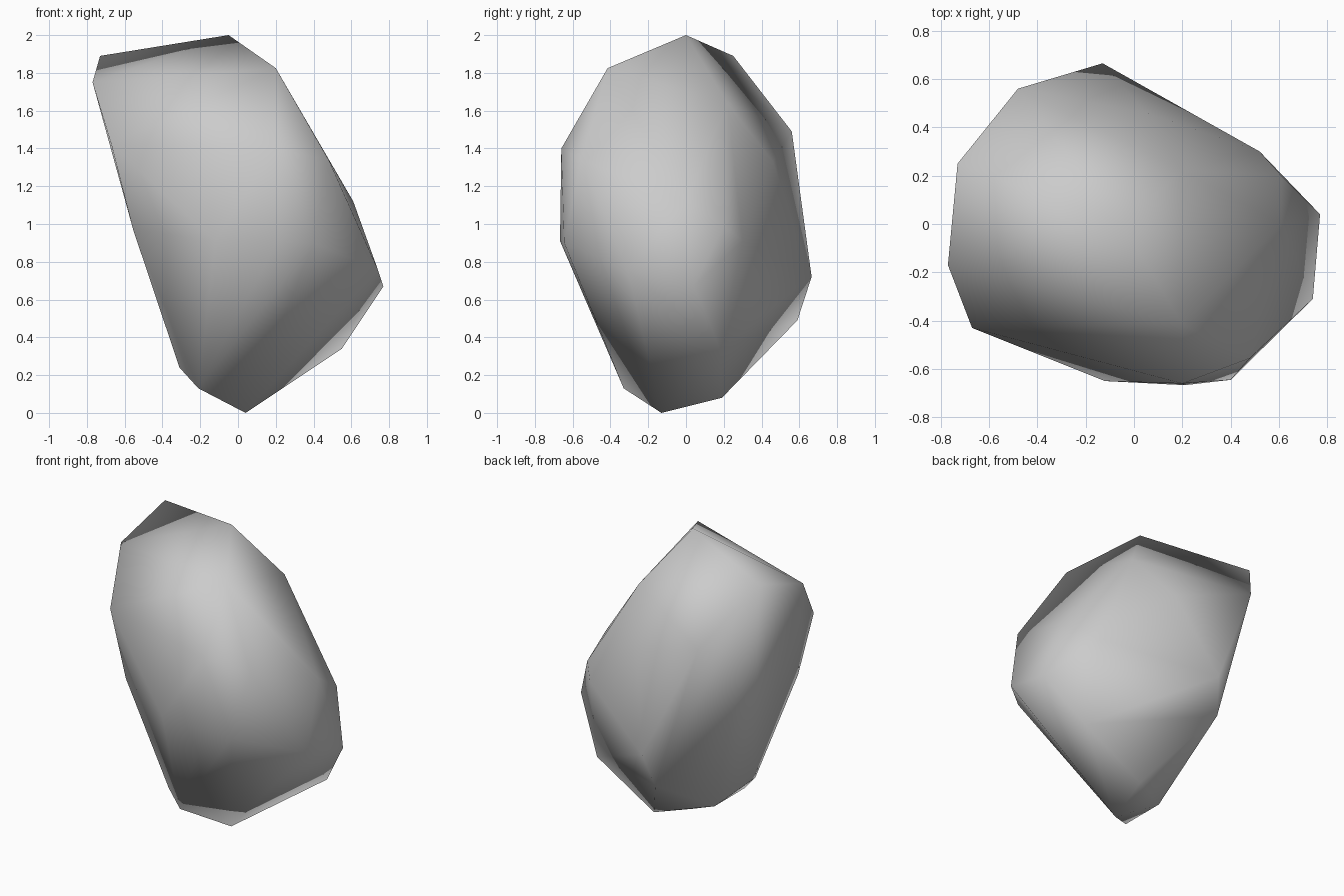
import bpy, bmesh

if "Cube" in bpy.data.objects:
    bpy.data.objects.remove(bpy.data.objects["Cube"])

# Boulder corner points, from the crown down to the foot
corners = [
    (-.05, 0, 2), (-.73, .25, 1.89), (-.77, -.17, 1.75), (.2, -.415, 1.825),     # crown
    (.20, .22, 1.64), (-.48, .56, 1.49), (.05, .46, 1.33),                       # back shoulder
    (-.67, -.43, 1.42), (.48, -.555, 1.34), (.2, -.66, 1.4), (-.12, -.65, .91),  # front shoulder
    (.61, 0, 1.12), (.61, .2, .99), (.52, .30, .91),                             # right flank
    (-.555, -.425, .97), (.21, -.667, .91), (.40, -.645, .9),                    # front belly
    (.74, -.31, .76), (.77, .04, .67), (-.13, .665, .72), (-.18, .59, .49),      # widest ring
    (.55, .18, .34), (-.31, -.31, .24), (-.21, -.33, .13),                       # underside
    (-.21, -.01, .13), (.11, .19, .08), (.04, -.13, 0),                          # foot
]

# Wrap the corners in a smooth-shaded skin
bm = bmesh.new()
for c in corners:
    bm.verts.new(c)
bmesh.ops.convex_hull(bm, input=bm.verts[:])
loose = [v for v in bm.verts if not v.link_faces]
bmesh.ops.delete(bm, geom=loose, context='VERTS')
bmesh.ops.recalc_face_normals(bm, faces=bm.faces[:])
for f in bm.faces:
    f.smooth = True
mesh = bpy.data.meshes.new("boulder")
bm.to_mesh(mesh)
bm.free()

# Plain stone colour
stone = bpy.data.materials.new("stone_grey")
stone.diffuse_color = (.6, .6, .6, 1)
stone.use_nodes = True
stone.node_tree.nodes["Principled BSDF"].inputs["Base Color"].default_value = stone.diffuse_color
mesh.materials.append(stone)

boulder = bpy.data.objects.new("boulder", mesh)
bpy.context.collection.objects.link(boulder)
